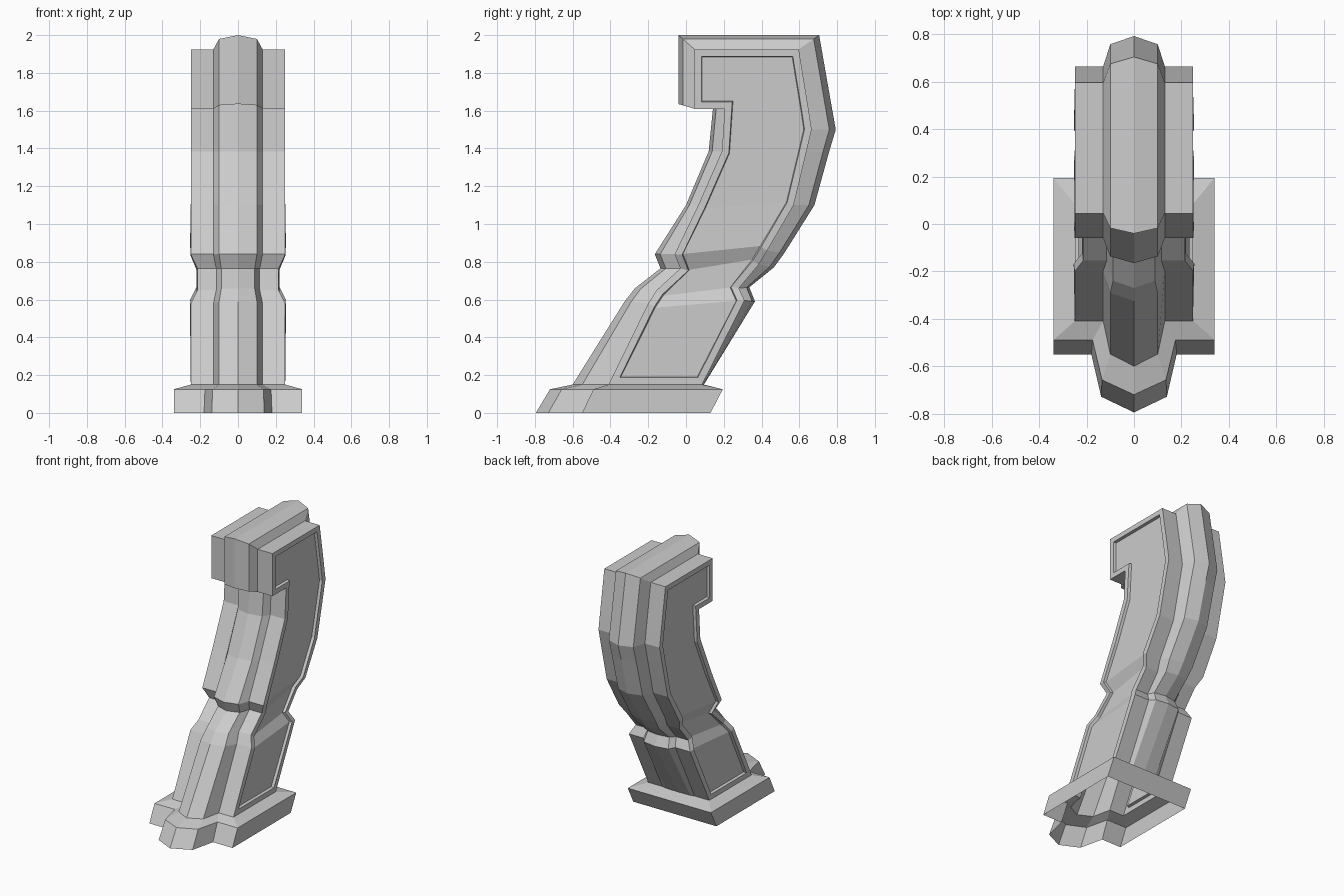
import bpy, bmesh

if "Cube" in bpy.data.objects:
    bpy.data.objects.remove(bpy.data.objects["Cube"])

# Each station: half width, rib half width, then (y, z) of
# front side edge, front rib ridge, back side edge, back rib ridge
BASE = [
    (.34, .18, (-.55, 0), (-.795, 0), (.13, 0), (.13, 0)),
    (.34, .175, (-.49, .125), (-.72, .125), (.195, .125), (.195, .125)),
    (.25, .13, (-.41, .15), (-.60, .15), (.085, .15), (.095, .15)),
]
BODY = [
    BASE[-1],
    (.25, .13, (-.20, .58), (-.325, .59), (.31, .595), (.365, .59)),
    (.215, .115, (-.155, .65), (-.27, .66), (.28, .66), (.335, .665)),
    (.215, .115, (-.03, .765), (-.135, .765), (.385, .785), (.465, .77)),
    (.25, .13, (-.06, .84), (-.165, .84), (.43, .86), (.52, .845)),
    (.25, .13, (.065, 1.10), (0, 1.10), (.57, 1.10), (.68, 1.10)),
    (.25, .13, (.19, 1.385), (.12, 1.385), (.637, 1.38), (.757, 1.38)),
    (.25, .13, (.205, 1.61), (.145, 1.635), (.665, 1.50), (.793, 1.50)),
    (.25, .13, (.045, 1.61), (-.04, 1.635), (.65, 1.60), (.775, 1.60)),
    (.25, .13, (.045, 1.925), (-.04, 2.0), (.597, 1.925), (.705, 2.0)),
]


def ring(station):
    """Closed 14-point section: front left to right, then back right to left."""
    w, r, fs, fr, bs, br = station

    def edge(side, ridge):
        mid = tuple(s + (g - s) * .73 for s, g in zip(side, ridge))
        half = [(w, *side), (r, *side), (r * .77, *mid)]
        return [(-x, y, z) for x, y, z in half] + [(0, *ridge)] + half[::-1]

    return edge(fs, fr) + edge(bs, br)[::-1]


def loft(name, stations, cap=False, panel=False):
    bm = bmesh.new()
    rings = [[bm.verts.new(p) for p in ring(s)] for s in stations]
    sides = []
    for a, b in zip(rings, rings[1:]):
        for i in range(14):
            j = (i + 1) % 14
            f = bm.faces.new((a[i], a[j], b[j], b[i]))
            if i in (6, 13):
                sides.append(f)
    if cap:
        t = rings[-1]
        for i in range(6):
            bm.faces.new((t[i], t[i + 1], t[12 - i], t[13 - i]))
    bm.normal_update()
    # Recessed panel on both flanks
    if panel:
        bmesh.ops.inset_region(bm, faces=sides, thickness=.037, depth=0,
                               use_even_offset=True, use_boundary=True)
        bmesh.ops.inset_region(bm, faces=sides, thickness=.004, depth=-.02,
                               use_even_offset=True, use_boundary=True)
    mesh = bpy.data.meshes.new(name)
    bm.to_mesh(mesh)
    bm.free()
    obj = bpy.data.objects.new(name, mesh)
    bpy.context.collection.objects.link(obj)
    return obj


# Flared foot, open underneath
loft("foot_base", BASE)
# Curved bracket body with waist, central rib and overhanging head
loft("bracket_body", BODY, cap=True, panel=True)
